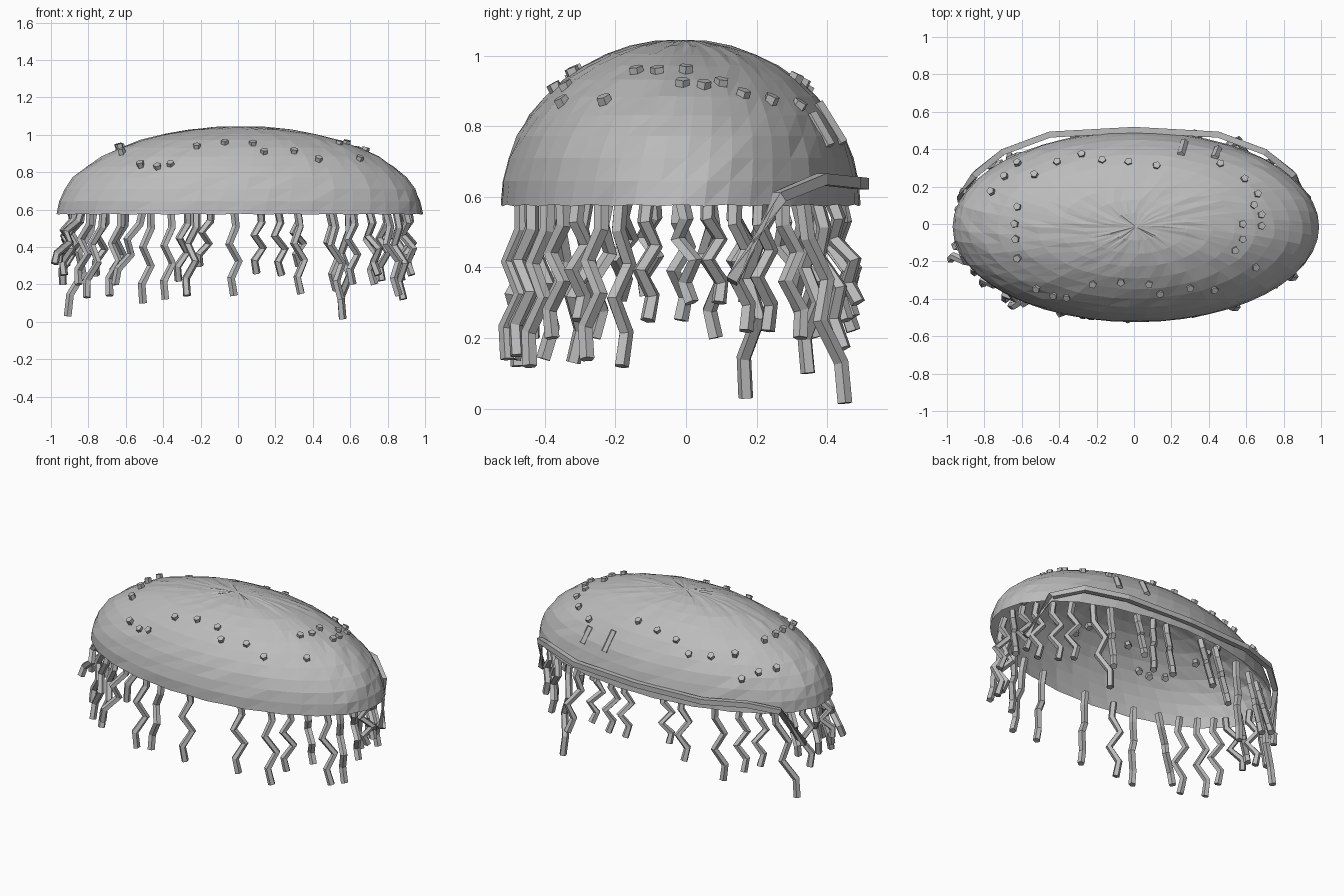
import bpy, bmesh, math, random
from mathutils import Vector

if "Cube" in bpy.data.objects:
    bpy.data.objects.remove(bpy.data.objects["Cube"])

random.seed(4)
CX, CY, CZ = 0.01, -0.015, 0.578      # rim centre
RX, RY, RZ = 0.98, 0.51, 0.467        # dome half sizes

grey = bpy.data.materials.new("plain_grey")
grey.diffuse_color = (0.5, 0.5, 0.5, 1)
grey.use_nodes = True
grey.node_tree.nodes["Principled BSDF"].inputs["Base Color"].default_value = grey.diffuse_color


def finish(bm, name):
    me = bpy.data.meshes.new(name)
    bm.to_mesh(me)
    bm.free()
    me.materials.append(grey)
    ob = bpy.data.objects.new(name, me)
    bpy.context.collection.objects.link(ob)
    return ob


def tube(bm, pts, r, sides, twist=0.0):
    """Closed prism tube through a list of points."""
    pts = [Vector(p) for p in pts]
    rings = []
    for i, p in enumerate(pts):
        d = (pts[min(i + 1, len(pts) - 1)] - pts[max(i - 1, 0)]).normalized()
        ref = Vector((0, 0, 1)) if abs(d.z) < 0.75 else Vector((0, 1, 0))
        if sides != 4:
            ref = Vector((0, 1, 0)) if abs(d.y) < 0.9 else Vector((1, 0, 0))
        u = d.cross(ref).normalized()
        v = d.cross(u)
        ring = []
        for k in range(sides):
            a = twist + 2 * math.pi * k / sides
            ring.append(bm.verts.new(p + r * (math.cos(a) * u + math.sin(a) * v)))
        rings.append(ring)
    faces = []
    for a, b in zip(rings, rings[1:]):
        for k in range(sides):
            n = (k + 1) % sides
            faces.append(bm.faces.new((a[k], a[n], b[n], b[k])))
    faces += [bm.faces.new(rings[0][::-1]), bm.faces.new(rings[-1])]
    bmesh.ops.recalc_face_normals(bm, faces=faces)


def dome_point(x, y):
    """Point and outward normal on the dome above (x, y)."""
    u, v = (x - CX) / RX, (y - CY) / RY
    w = math.sqrt(max(0.0, 1 - u * u - v * v))
    return (Vector((x, y, CZ + RZ * w)),
            Vector((u / RX, v / RY, w / RZ)).normalized())


# Dome: open, faceted half ellipsoid with a slightly uneven surface
bm = bmesh.new()
SEG, RINGS = 48, 11
rows = []
for j in range(RINGS):
    t = 0.5 * math.pi * j / RINGS
    row = []
    for i in range(SEG):
        a = 2 * math.pi * (i + 0.15 * j) / SEG
        f = 1 + random.uniform(-0.006, 0.006) * (j > 0)
        row.append(bm.verts.new((CX + RX * f * math.cos(t) * math.cos(a),
                                 CY + RY * f * math.cos(t) * math.sin(a),
                                 CZ + RZ * f * math.sin(t)
                                 - (0.005 if j == 0 and i % 2 else 0))))
    rows.append(row)
top = bm.verts.new((CX, CY, CZ + RZ))
for a, b in zip(rows, rows[1:]):
    for i in range(SEG):
        n = (i + 1) % SEG
        bm.faces.new((a[i], a[n], b[n]))
        bm.faces.new((a[i], b[n], b[i]))
for i in range(SEG):
    bm.faces.new((rows[-1][i], rows[-1][(i + 1) % SEG], top))
finish(bm, "dome")

# Tentacles: rim angle, tip shift in x and y, tip height
tentacles = [
    (190, -.08, -.02, .32), (200, -.145, -.02, .31), (207, -.06, -.04, .20),
    (216, -.09, -.04, .13), (225, -.06, -.07, .14), (235, -.15, -.05, .20),
    (246, -.03, -.05, .12), (255, -.05, -.04, .14), (268, 0, -.04, .14),
    (290, .02, -.04, .15), (303, .05, -.05, .12), (312, 0, -.03, .20),
    (320, .05, 0, .25), (330, .07, -.04, .14), (338, .04, 0, .12),
    (348, .04, 0, .25), (0, 0, .03, .30), (10, 0, .03, .30),
    (20, .02, .03, .22), (30, -.02, .02, .22), (40, .03, .05, .20),
    (50, -.03, .12, .015), (58, .04, .08, .17), (70, .01, .08, .30),
    (77, .02, .03, .25), (83, -.02, .04, .26), (100, -.06, .04, .30),
    (108, -.05, .06, .22), (122, -.04, -.02, .10), (133, -.06, .05, .20),
    (143, -.05, .08, .25), (150, -.14, -.04, .03), (160, -.08, .03, .30),
    (170, -.06, .02, .20), (180, -.04, 0, .25),
]
for n, (deg, dx, dy, tz) in enumerate(tentacles):
    a = math.radians(deg)
    root = Vector((CX + 0.9 * math.cos(a), CY + 0.45 * math.sin(a), 0.60))
    tip = Vector((root.x + dx, root.y + dy, tz))
    s = random.choice((-1, 1))
    pts = []
    for k, wob in enumerate((0, 0.4, -1, 1, -0.6, 0)):
        p = root.lerp(tip, k / 5)
        pts.append(p + Vector((0.026, 0.022 * s, 0)) * wob)
    bm = bmesh.new()
    tube(bm, pts, 0.022, 5, random.uniform(0, 6))
    finish(bm, "tentacle_%02d" % (n + 1))

# Rail: square bar round the back of the rim, ends hanging down
half = [(.93, .13, .36), (.85, .265, .60), (.70, .385, .65), (.45, .478, .64)]
path = [(-x, y, z) for x, y, z in half] + [(0, .503, .637)] + half[::-1]
bm = bmesh.new()
tube(bm, path, 0.023, 4, math.pi / 4)
finish(bm, "rim_rail")

# Small bumps scattered in a ring over the dome
bumps = [
    (-.62, .09), (-.635, 0), (-.63, -.08), (-.62, -.18), (-.69, .25),
    (-.76, .17), (-.62, .32), (-.53, .26), (-.41, .33), (-.28, .37),
    (-.17, .34), (-.03, .33), (.12, .31), (.46, .32), (.59, .24),
    (.66, .16), (.64, .10), (.68, .05), (.68, -.01), (.58, 0), (.58, -.08),
    (.54, -.14), (.65, -.23), (.43, -.35), (.30, -.34), (.14, -.37),
    (.08, -.32), (-.07, -.31), (-.22, -.32), (-.36, -.39), (-.43, -.38),
    (-.52, -.34),
]
bm = bmesh.new()
for x, y in bumps:
    p, nrm = dome_point(x, y)
    axis = (nrm + Vector((0, 0, 0.5))).normalized()
    h = 0.026 if x < -0.5 else 0.016
    tube(bm, [p - axis * 0.03, p + axis * h], 0.021, 5, random.uniform(0, 6))
finish(bm, "dome_bumps")

# Two longer ridges lying on the back slope
bm = bmesh.new()
for x in (.25, .43):
    a, na = dome_point(x, .37 - 0.1 * (x - .25))
    b, nb = dome_point(x + .02, .44 - 0.2 * (x - .25))
    tube(bm, [a, b], 0.021, 5)
finish(bm, "back_ridges")
